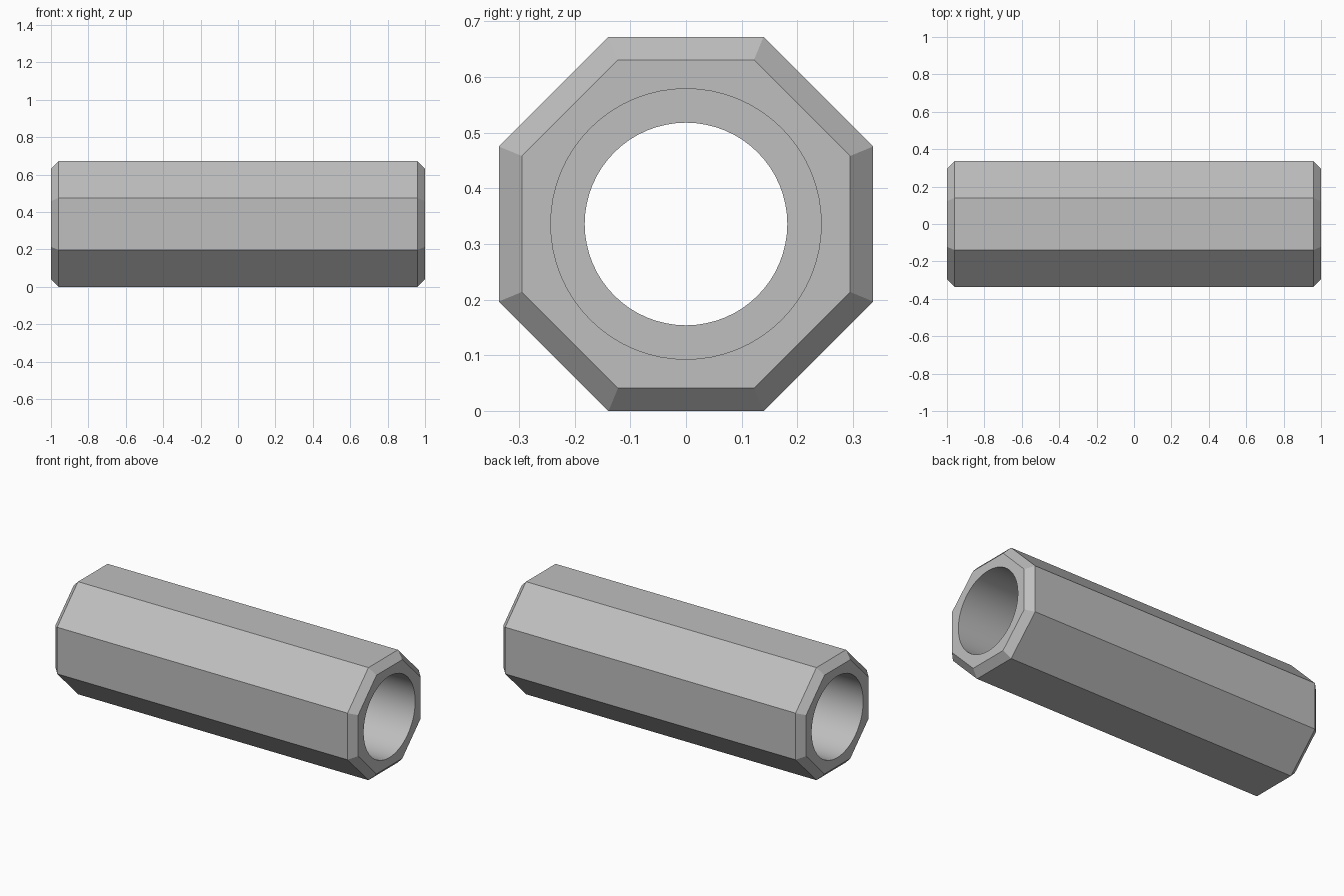
import bpy, bmesh
from math import cos, sin, pi, radians

if "Cube" in bpy.data.objects:
    bpy.data.objects.remove(bpy.data.objects["Cube"])

APOTHEM, CHAMFER = 0.336, 0.041
SIDES, STEPS = 8, 8                 # octagon sides, bore segments per side
BORE, NECK, LEDGE = 0.243, 0.182, 0.4

bm = bmesh.new()


def ring(x, radius, count):
    """Circle of vertices around the x axis, starting on an octagon corner."""
    angles = [pi / SIDES + 2 * pi * i / count for i in range(count)]
    return [bm.verts.new((x, radius * cos(a), APOTHEM + radius * sin(a))) for a in angles]


def skin(a, b, smooth=False):
    """Quads between two rings with equal vertex counts."""
    n = len(a)
    for i in range(n):
        j = (i + 1) % n
        bm.faces.new((a[i], a[j], b[j], b[i])).smooth = smooth


# Octagonal outside with chamfered ends
corner = 1 / cos(pi / SIDES)
outer = [ring(x, r * corner, SIDES) for x, r in (
    (-1, APOTHEM - CHAMFER), (-1 + CHAMFER, APOTHEM),
    (1 - CHAMFER, APOTHEM), (1, APOTHEM - CHAMFER))]
for a, b in zip(outer, outer[1:]):
    skin(a, b)

# Stepped round bore with a narrower neck in the middle
inner = [ring(x, r, SIDES * STEPS) for x, r in (
    (-1, BORE), (-LEDGE, BORE), (-LEDGE, NECK),
    (LEDGE, NECK), (LEDGE, BORE), (1, BORE))]
for k, (a, b) in enumerate(zip(inner, inner[1:])):
    skin(a, b, smooth=k % 2 == 0)

# End faces between the octagon and the bore
for octagon, circle in ((outer[0], inner[0]), (outer[-1], inner[-1])):
    for s in range(SIDES):
        arc = [circle[(s * STEPS + i) % len(circle)] for i in range(STEPS + 1)]
        bm.faces.new([octagon[s]] + arc + [octagon[(s + 1) % SIDES]])

bmesh.ops.recalc_face_normals(bm, faces=bm.faces)
mesh = bpy.data.meshes.new("octagonal_sleeve")
bm.to_mesh(mesh)
bm.free()

sleeve = bpy.data.objects.new("octagonal_sleeve", mesh)
bpy.context.collection.objects.link(sleeve)

# Plain grey metal
grey = bpy.data.materials.new("plain_grey")
grey.use_nodes = True
colour = (0.52, 0.52, 0.52, 1)
grey.diffuse_color = colour
grey.node_tree.nodes["Principled BSDF"].inputs["Base Color"].default_value = colour
mesh.materials.append(grey)

bpy.context.view_layer.objects.active = sleeve
sleeve.select_set(True)
bpy.ops.object.shade_smooth_by_angle(angle=radians(30))
